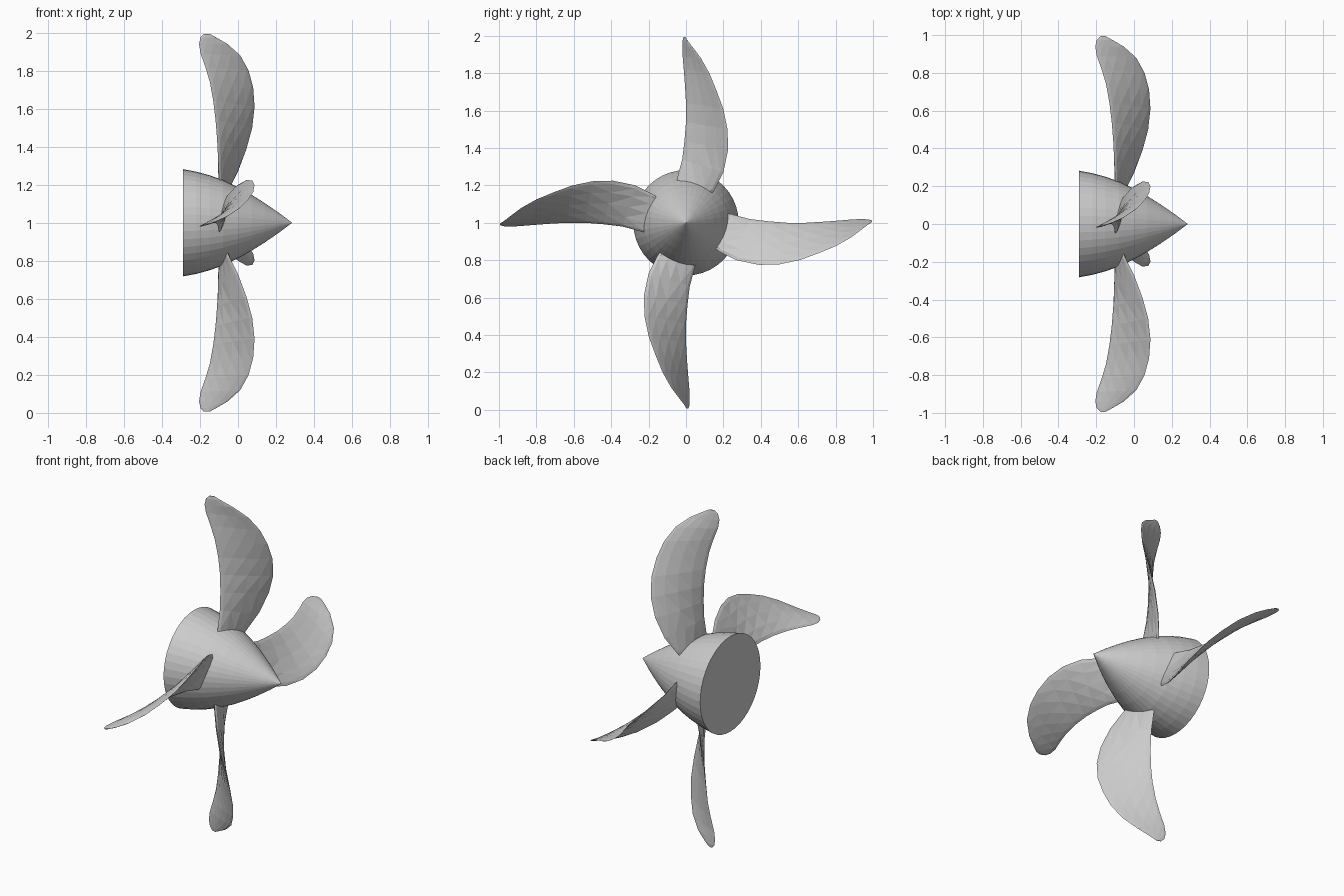
import bpy, bmesh, math
from mathutils import Vector, Matrix

if "Cube" in bpy.data.objects:
    bpy.data.objects.remove(bpy.data.objects["Cube"])

CENTRE = Vector((0, 0, 1))


def make_object(name, bm):
    bmesh.ops.recalc_face_normals(bm, faces=bm.faces)
    mesh = bpy.data.meshes.new(name)
    bm.to_mesh(mesh)
    bm.free()
    obj = bpy.data.objects.new(name, mesh)
    bpy.context.collection.objects.link(obj)
    return obj


def loft(bm, rings):
    for a, b in zip(rings, rings[1:]):
        n = len(a)
        for i in range(n):
            j = (i + 1) % n
            bm.faces.new((a[i], a[j], b[j], b[i]))


# Spinner hub: curved nose profile (x, radius) turned around the x axis
profile = [(-0.29, 0.282), (-0.22, 0.269), (-0.15, 0.25), (-0.08, 0.225), (0, 0.187),
           (0.07, 0.148), (0.14, 0.104), (0.21, 0.056), (0.25, 0.026)]
SIDES = 40
bm = bmesh.new()
rings = []
for x, r in profile:
    rings.append([bm.verts.new(CENTRE + Vector((x, r * math.cos(2 * math.pi * i / SIDES),
                                                r * math.sin(2 * math.pi * i / SIDES))))
                  for i in range(SIDES)])
loft(bm, rings)
bm.faces.new(rings[0])
tip = bm.verts.new(CENTRE + Vector((0.285, 0, 0)))
for i in range(SIDES):
    bm.faces.new((rings[-1][i], rings[-1][(i + 1) % SIDES], tip))
make_object("spinner_hub", bm)

# Blade stations from root to tip: inner edge (x, y, r), outer edge (x, y, r), thickness
stations = [
    ((-0.09, -0.06, 0.14), (-0.08, 0.10, 0.10), 0.030),
    ((-0.10, -0.047, 0.24), (-0.045, 0.155, 0.18), 0.030),
    ((-0.105, -0.02, 0.34), (0.0, 0.20, 0.27), 0.028),
    ((-0.11, -0.008, 0.44), (0.045, 0.225, 0.39), 0.025),
    ((-0.118, 0.0, 0.54), (0.075, 0.222, 0.50), 0.022),
    ((-0.13, 0.0, 0.64), (0.087, 0.199, 0.61), 0.020),
    ((-0.148, -0.006, 0.74), (0.08, 0.162, 0.71), 0.018),
    ((-0.172, -0.012, 0.82), (0.056, 0.125, 0.80), 0.016),
    ((-0.197, -0.018, 0.89), (0.012, 0.08, 0.88), 0.014),
    ((-0.205, -0.02, 0.94), (-0.055, 0.035, 0.94), 0.012),
    ((-0.197, -0.018, 0.975), (-0.115, 0.008, 0.975), 0.009),
    ((-0.178, -0.012, 0.994), (-0.15, -0.004, 0.994), 0.004),
]
CHORD = [0, 0.06, 0.25, 0.5, 0.75, 0.94, 1]


def make_blade(name, turn):
    bm = bmesh.new()
    rings = []
    for a, b, t in stations:
        a, b = Vector(a), Vector(b)
        d = b - a
        n = Vector((d.y, -d.x, 0)).normalized()
        half = [t / 2 * math.sqrt(max(0, 1 - (2 * s - 1) ** 2)) for s in CHORD]
        front = [a + d * s + n * h for s, h in zip(CHORD, half)]
        back = [a + d * s - n * h for s, h in zip(CHORD, half)][1:-1]
        rings.append([bm.verts.new(p) for p in front + back[::-1]])
    loft(bm, rings)
    bm.faces.new(rings[0])
    bm.faces.new(rings[-1])
    bmesh.ops.triangulate(bm, faces=bm.faces)
    bm.transform(Matrix.Translation(CENTRE) @ Matrix.Rotation(turn, 4, 'X'))
    make_object(name, bm)


for k in range(4):
    make_blade(f"blade_{k + 1}", k * math.pi / 2)
